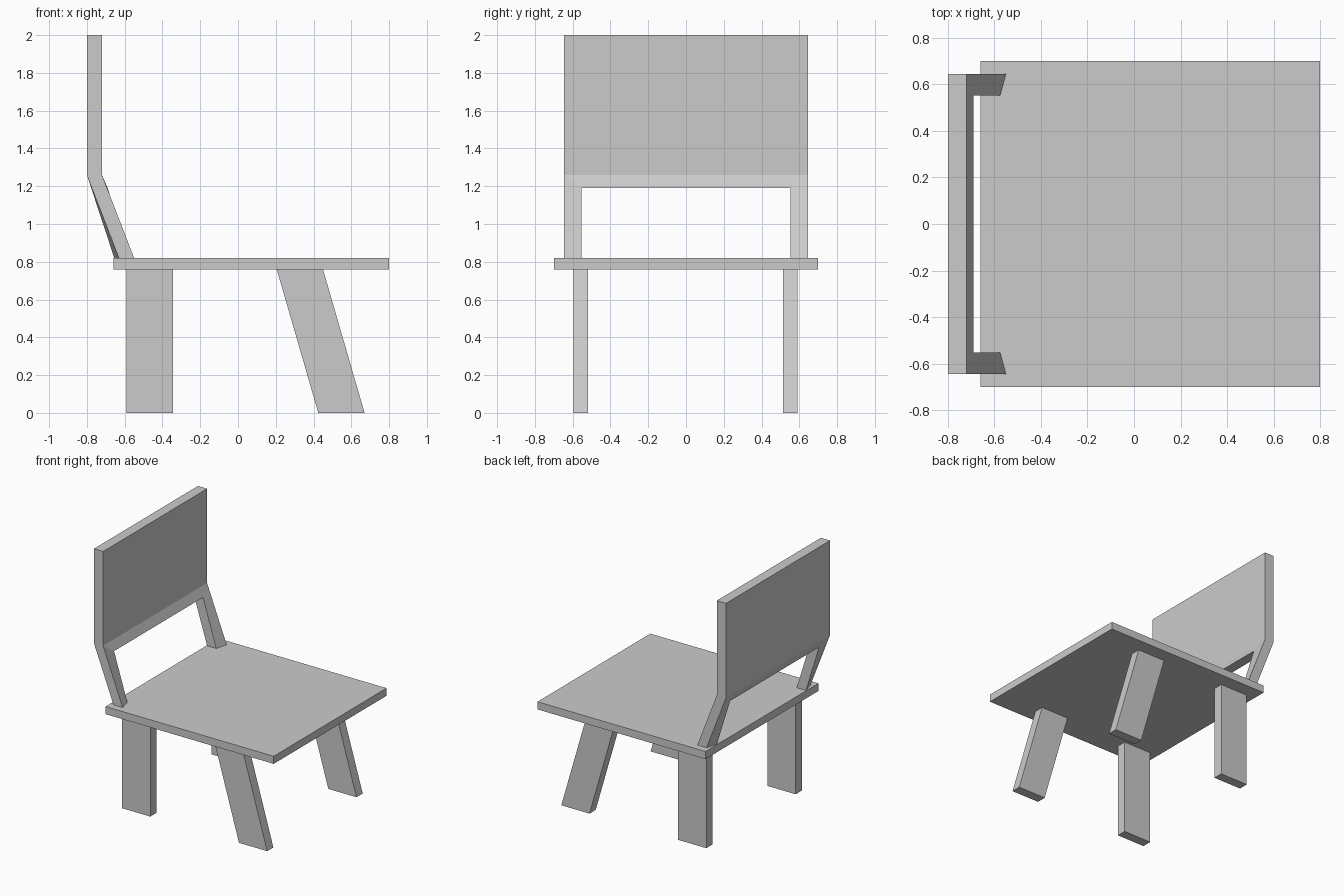
import bpy
import bmesh
from mathutils import Vector

if "Cube" in bpy.data.objects:
    bpy.data.objects.remove(bpy.data.objects["Cube"])


def slab(name, points, faces, offset):
    """Solid made by extruding a flat or folded sheet along an offset."""
    bm = bmesh.new()
    verts = [bm.verts.new(p) for p in points]
    sheet = [bm.faces.new([verts[i] for i in f]) for f in faces]
    bmesh.ops.recalc_face_normals(bm, faces=sheet)
    result = bmesh.ops.extrude_face_region(bm, geom=sheet, use_keep_orig=True)
    moved = [g for g in result["geom"] if isinstance(g, bmesh.types.BMVert)]
    bmesh.ops.translate(bm, verts=moved, vec=Vector(offset))
    bmesh.ops.recalc_face_normals(bm, faces=bm.faces[:])
    mesh = bpy.data.meshes.new(name)
    bm.to_mesh(mesh)
    bm.free()
    obj = bpy.data.objects.new(name, mesh)
    bpy.context.collection.objects.link(obj)
    return obj


# Seat board
slab("seat",
     [(-0.66, -0.70, 0.76), (0.80, -0.70, 0.76), (0.80, 0.70, 0.76), (-0.66, 0.70, 0.76)],
     [(0, 1, 2, 3)], (0, 0, 0.06))

# Legs: upright at the back, slanted forward at the front
LEG_TOP, LEG_WIDTH, LEG_THICK = 0.76, 0.245, 0.077
for part, foot_x, top_x in (("back_leg", -0.59, -0.59), ("front_leg", 0.425, 0.205)):
    for side, y in (("right", -0.595), ("left", 0.513)):
        slab(f"{part}_{side}",
             [(foot_x, y, 0), (foot_x + LEG_WIDTH, y, 0),
              (top_x + LEG_WIDTH, y, LEG_TOP), (top_x, y, LEG_TOP)],
             [(0, 1, 2, 3)], (0, LEG_THICK, 0))

# Backrest: upright panel, folded lower rail and two slightly twisted posts
points = []
for outer, inner in ((-0.645, -0.552), (0.645, 0.552)):
    points += [(-0.72, outer, 2.0), (-0.72, outer, 1.26), (-0.55, outer, 0.82),
               (-0.575, inner, 0.82), (-0.69, inner, 1.19)]
slab("backrest", points,
     [(0, 1, 6, 5),      # panel
      (1, 4, 9, 6),      # rail
      (1, 2, 3, 4),      # posts
      (6, 9, 8, 7)],
     (-0.08, 0, 0))
